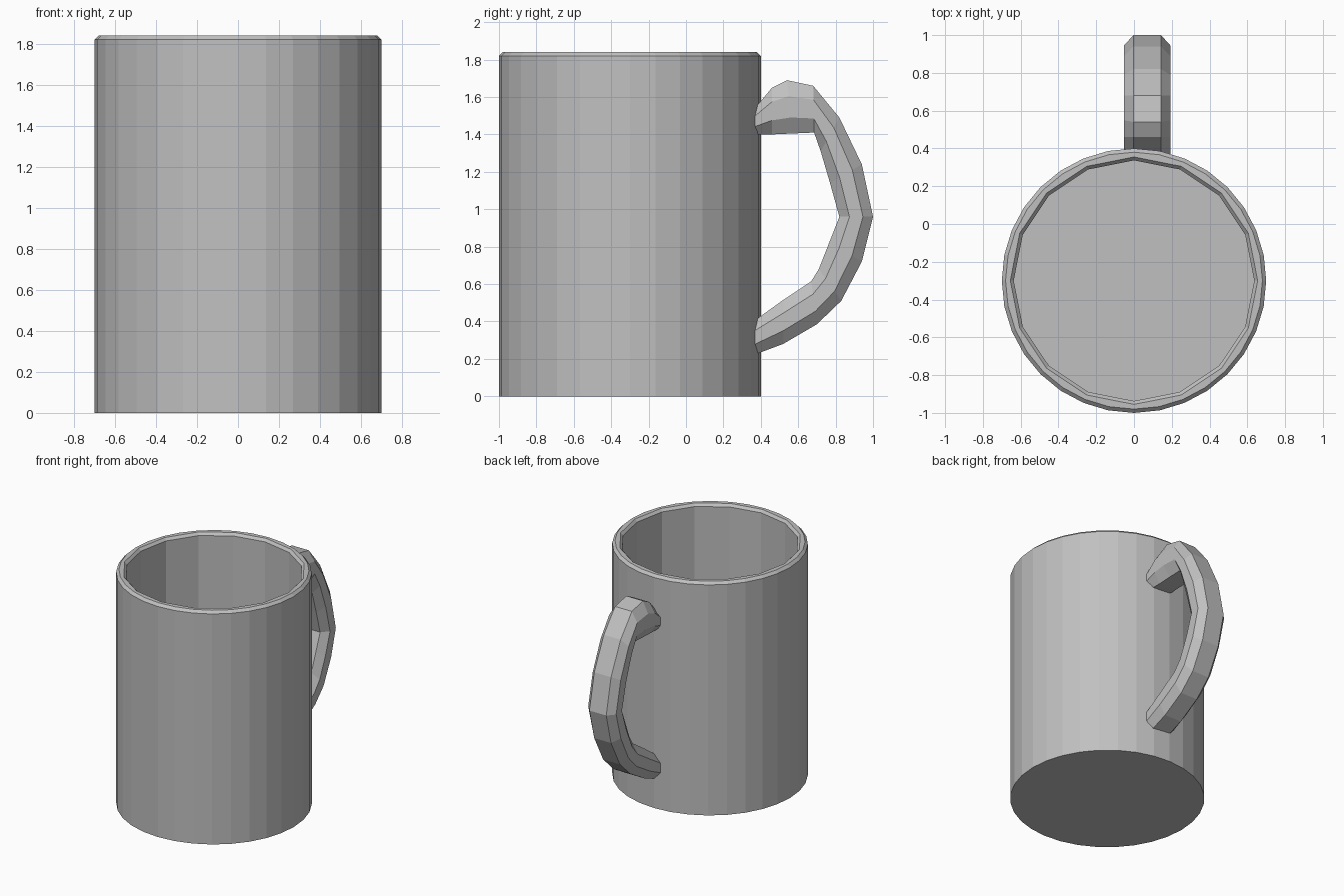
import bpy
import bmesh
from math import cos, sin, pi

if "Cube" in bpy.data.objects:
    bpy.data.objects.remove(bpy.data.objects["Cube"], do_unlink=True)

grey = bpy.data.materials.new("light_grey")
COLOUR = (0.53, 0.53, 0.53, 1)
grey.use_nodes = True
grey.diffuse_color = COLOUR
grey.node_tree.nodes["Principled BSDF"].inputs["Base Color"].default_value = COLOUR


def loft(name, rings):
    """Skin a list of equal-length closed rings and cap both ends."""
    bm = bmesh.new()
    loops = [[bm.verts.new(p) for p in ring] for ring in rings]
    n = len(loops[0])
    for a, b in zip(loops, loops[1:]):
        for i in range(n):
            j = (i + 1) % n
            bm.faces.new((a[i], a[j], b[j], b[i]))
    bm.faces.new(loops[0][::-1])
    bm.faces.new(loops[-1])
    bmesh.ops.recalc_face_normals(bm, faces=bm.faces)
    mesh = bpy.data.meshes.new(name)
    bm.to_mesh(mesh)
    bm.free()
    mesh.materials.append(grey)
    obj = bpy.data.objects.new(name, mesh)
    bpy.context.collection.objects.link(obj)
    return obj


# Cup: outer wall, bevelled rim, coarser inner wall, floor
SIDES = 32
CENTRE_Y = -0.30


def cup_ring(radius, z, coarse=False):
    ring = []
    for i in range(SIDES):
        r = radius * (cos(2 * pi / SIDES) if coarse and i % 2 else 1)
        t = 2 * pi * i / SIDES
        ring.append((r * sin(t), CENTRE_Y + r * cos(t), z))
    return ring


loft("cup", [
    cup_ring(0.70, 0),
    cup_ring(0.70, 0.08),
    cup_ring(0.70, 1.82),
    cup_ring(0.68, 1.84),
    cup_ring(0.655, 1.84, True),
    cup_ring(0.637, 1.82, True),
    cup_ring(0.637, 0.08, True),
])

# Handle: chamfered section swept along paired outer and inner (y, z) points
HANDLE_X = 0.07
HALF_WIDTH = 0.122
section = [(1, 0.4), (0.6, 1), (-0.6, 1), (-1, 0.4),
           (-1, -0.4), (-0.6, -1), (0.6, -1), (1, -0.4)]
stations = [
    ((0.36, 1.53), (0.36, 1.40)),
    ((0.46, 1.65), (0.46, 1.40)),
    ((0.54, 1.69), (0.57, 1.405)),
    ((0.68, 1.66), (0.685, 1.41)),
    ((0.82, 1.49), (0.72, 1.31)),
    ((0.94, 1.24), (0.77, 1.14)),
    ((1.00, 0.96), (0.82, 0.96)),
    ((0.94, 0.72), (0.765, 0.82)),
    ((0.83, 0.51), (0.71, 0.68)),
    ((0.70, 0.385), (0.67, 0.615)),
    ((0.52, 0.28), (0.52, 0.515)),
    ((0.36, 0.22), (0.36, 0.40)),
]
rings = []
for (oy, oz), (iy, iz) in stations:
    rings.append([(HANDLE_X + HALF_WIDTH * a,
                   (oy + iy) / 2 + b * (oy - iy) / 2,
                   (oz + iz) / 2 + b * (oz - iz) / 2) for a, b in section])
loft("handle", rings)
